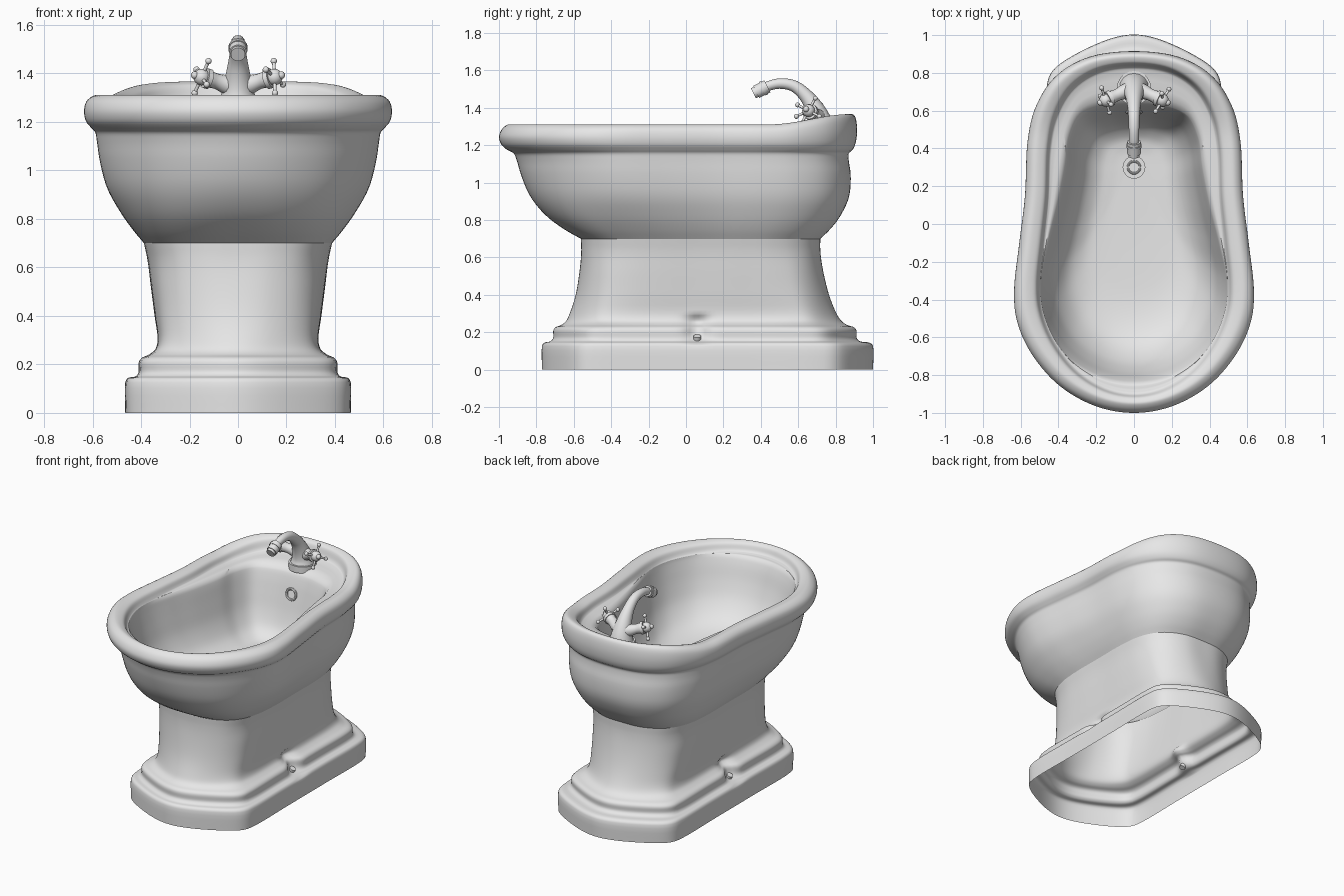
import bpy, bmesh, math
from mathutils import Vector

cube = bpy.data.objects.get("Cube")
if cube:
    bpy.data.objects.remove(cube, do_unlink=True)

ceramic = bpy.data.materials.new("light_grey_ceramic")
ceramic.use_nodes = True
ceramic.diffuse_color = (0.8, 0.8, 0.8, 1)
ceramic.node_tree.nodes["Principled BSDF"].inputs["Base Color"].default_value = (0.8, 0.8, 0.8, 1)


def finish(obj, name, angle=40):
    """Name, colour and smooth one part."""
    obj.name = name
    obj.data.materials.clear()
    obj.data.materials.append(ceramic)
    bpy.ops.object.select_all(action='DESELECT')
    obj.select_set(True)
    bpy.context.view_layer.objects.active = obj
    bpy.ops.object.shade_smooth_by_angle(angle=math.radians(angle))
    return obj


def spline(points, steps, before=None, after=None):
    """Centripetal curve through points of any dimension."""
    p = [Vector(q) for q in points]
    p = [Vector(before) if before else 2 * p[0] - p[1]] + p
    p.append(Vector(after) if after else 2 * p[-1] - p[-2])
    out = []
    for a, b, c, d in zip(p, p[1:], p[2:], p[3:]):
        t = [0]
        for u, v in ((a, b), (b, c), (c, d)):
            t.append(t[-1] + math.sqrt((v - u).length))

        def mix(u, v, i, j, x):
            return u * ((t[j] - x) / (t[j] - t[i])) + v * ((x - t[i]) / (t[j] - t[i]))

        for k in range(steps):
            x = t[1] + (t[2] - t[1]) * k / steps
            ab, bc, cd = mix(a, b, 0, 1, x), mix(b, c, 1, 2, x), mix(c, d, 2, 3, x)
            out.append(mix(mix(ab, bc, 0, 2, x), mix(bc, cd, 1, 3, x), 1, 2, x))
    return out + [p[-2]]


HALF = 80


def outline(points):
    """Half outline, front to back, as (width 0..1, depth 0..1), evenly spaced."""
    mirror = lambda q: (-q[0], q[1])
    path = spline(points, 12, mirror(points[1]), mirror(points[-2]))
    dist = [0]
    for a, b in zip(path, path[1:]):
        dist.append(dist[-1] + (b - a).length)
    wide, front, back = max(q.x for q in path), path[0].y, path[-1].y
    res, k = [], 0
    for i in range(HALF + 1):
        s = dist[-1] * i / HALF
        while k < len(path) - 2 and dist[k + 1] < s:
            k += 1
        q = path[k].lerp(path[k + 1], (s - dist[k]) / (dist[k + 1] - dist[k]))
        res.append(Vector((q.x / wide, (q.y - front) / (back - front))))
    return res


# Plan outlines: plinth, neck, rim, basin opening
SHAPES = [outline(s) for s in (
    [(0, -.77), (.15, -.74), (.4, -.61), (.45, -.55), (.465, -.47), (.465, -.1), (.465, .33),
     (.465, .7), (.45, .78), (.4, .84), (.15, .97), (0, 1)],
    [(0, -.56), (.14, -.55), (.26, -.5), (.33, -.42), (.37, -.3), (.385, -.15), (.385, .08),
     (.385, .31), (.37, .46), (.33, .57), (.26, .65), (.14, .705), (0, .715)],
    [(0, -1), (.2, -.965), (.4, -.85), (.55, -.67), (.62, -.5), (.632, -.35), (.605, -.1),
     (.575, .15), (.56, .45), (.52, .62), (.42, .78), (.25, .885), (0, .92)],
    [(0, -.83), (.2, -.79), (.38, -.66), (.475, -.47), (.49, -.3), (.45, -.1), (.4, .1),
     (.36, .3), (.34, .45), (.28, .57), (.15, .62), (0, .63)])]


def ring(level):
    shape, wide, front, back, z = level
    shape = min(max(shape, 0), 3)
    i = min(int(shape), 2)
    half = []
    for a, b in zip(SHAPES[i], SHAPES[i + 1]):
        q = a.lerp(b, shape - i)
        x, y = q.x * wide, front + q.y * (back - front)
        # The rim lifts gently towards the back
        r = min(max((y - .45) / .43, 0), 1)
        lift = .055 * r * r * (3 - 2 * r) * min(max((z - 1.18) / .12, 0), 1)
        # Fixing recess in the plinth moulding on both sides
        if .13 < z < .3 and x > .3:
            x -= .055 * math.exp(-((y - .06) / .055) ** 2) * math.sin((z - .13) / .17 * math.pi)
        half.append(Vector((x, y, z + lift)))
    return half + [Vector((-q.x, q.y, q.z)) for q in half[-2:0:-1]]


def loft(name, levels, steps, cap=False):
    bm = bmesh.new()
    rows = [[bm.verts.new(p) for p in ring(lv)] for lv in spline(levels, steps)]
    for lo, hi in zip(rows, rows[1:]):
        for j in range(len(lo)):
            k = (j + 1) % len(lo)
            bm.faces.new((lo[j], lo[k], hi[k], hi[j]))
    if cap:
        bm.faces.new(rows[-1])
    mesh = bpy.data.meshes.new(name)
    bm.to_mesh(mesh)
    bm.free()
    obj = bpy.data.objects.new(name, mesh)
    bpy.context.collection.objects.link(obj)
    return finish(obj, name)


# Levels: outline, half width, front y, back y, height
loft("pedestal", [
    (0, .465, -.77, 1, 0), (0, .465, -.77, 1, .125), (0, .455, -.76, .985, .143),
    (0, .42, -.725, .93, .152), (0, .41, -.71, .912, .17), (0, .41, -.71, .912, .205),
    (.05, .4, -.7, .9, .225), (.15, .37, -.665, .86, .24), (.25, .343, -.64, .83, .262),
    (.35, .333, -.622, .805, .3), (.6, .345, -.59, .765, .4), (.8, .36, -.57, .735, .52),
    (1, .375, -.56, .718, .64), (1, .388, -.562, .718, .7)], 4)

outside = [
    (1, .388, -.562, .718, .7), (1.2, .43, -.65, .77, .75), (1.5, .487, -.755, .83, .83),
    (1.8, .545, -.84, .875, .94), (1.95, .572, -.885, .88, 1.05), (2, .582, -.905, .87, 1.12),
    (2, .588, -.92, .87, 1.155), (2, .605, -.955, .89, 1.175), (2, .628, -.988, .908, 1.205),
    (2, .635, -1, .915, 1.245), (2, .625, -.985, .91, 1.285), (2, .59, -.955, .893, 1.31)]
inside = [
    (2, .55, -.935, .87, 1.308), (2, .52, -.918, .85, 1.295), (2, .505, -.905, .835, 1.265),
    (2.2, .497, -.88, .8, 1.25), (2.95, .49, -.835, .64, 1.225), (3, .48, -.815, .618, 1.18),
    (3, .455, -.78, .59, 1.08), (3, .42, -.725, .56, .97), (3, .355, -.63, .52, .87),
    (3, .27, -.48, .465, .815), (3, .16, -.18, .4, .795), (3, .04, .25, .34, .79)]
loft("bowl", outside + inside, 4, cap=True)


def tube(name, stations):
    """Round tube through (x, y, z, radius) stations."""
    pts = spline(stations, 5)
    cu = bpy.data.curves.new(name, 'CURVE')
    cu.dimensions, cu.bevel_depth, cu.bevel_resolution, cu.use_fill_caps = '3D', 1, 6, True
    sp = cu.splines.new('POLY')
    sp.points.add(len(pts) - 1)
    for cp, q in zip(sp.points, pts):
        cp.co, cp.radius = (q[0], q[1], q[2], 1), q[3]
    obj = bpy.data.objects.new(name, cu)
    bpy.context.collection.objects.link(obj)
    bpy.ops.object.select_all(action='DESELECT')
    obj.select_set(True)
    bpy.context.view_layer.objects.active = obj
    bpy.ops.object.convert(target='MESH')
    return finish(bpy.context.object, name)


def ball(name, pos, radius):
    bpy.ops.mesh.primitive_uv_sphere_add(segments=20, ring_count=12, radius=radius, location=pos)
    finish(bpy.context.object, name)


def rod(name, start, end, radius):
    start, end = Vector(start), Vector(end)
    bpy.ops.mesh.primitive_cylinder_add(vertices=24, radius=radius, depth=(end - start).length,
                                        location=(start + end) / 2)
    bpy.context.object.rotation_euler = (end - start).to_track_quat('Z', 'Y').to_euler()
    finish(bpy.context.object, name)


def hoop(name, pos, radius, thick, tilt=0):
    bpy.ops.mesh.primitive_torus_add(major_radius=radius, minor_radius=thick, major_segments=32,
                                     minor_segments=8, location=pos, rotation=(tilt, 0, 0))
    finish(bpy.context.object, name)


# Tap: flange, curved spout and collared nozzle
rod("tap_flange", (0, .72, 1.24), (0, .72, 1.285), .09)
tube("tap_spout", [(0, .72, 1.26, .085), (0, .715, 1.32, .068), (0, .69, 1.39, .052),
                   (0, .645, 1.46, .038), (0, .58, 1.515, .031), (0, .51, 1.53, .028),
                   (0, .45, 1.52, .026), (0, .41, 1.502, .026)])
rod("spout_nozzle", (0, .435, 1.515), (0, .375, 1.485), .036)
rod("spout_collar", (0, .42, 1.508), (0, .407, 1.501), .04)
rod("spout_tip", (0, .378, 1.487), (0, .36, 1.478), .03)

# Cross handles on both sides
for side, s in (("left", 1), ("right", -1)):
    axis = Vector((s * .88, -.4, .25)).normalized()
    hub = Vector((s * .15, .655, 1.385))
    tube(side + "_tap_arm", [(0, .71, 1.345, .05), (s * .05, .7, 1.355, .04),
                             (s * .09, .683, 1.368, .032), (s * .12, .67, 1.377, .036)])
    rod(side + "_handle_collar", hub - axis * .035, hub - axis * .015, .042)
    ball(side + "_handle_hub", hub, .034)
    ball(side + "_handle_button", hub + axis * .032, .016)
    across = axis.cross(Vector((0, 0, 1))).normalized()
    up = across.cross(axis)
    for k in range(4):
        a = math.radians(25 + 90 * k)
        tip = hub + (across * math.cos(a) + up * math.sin(a)) * .075
        rod(side + "_handle_spoke", hub, tip, .007)
        ball(side + "_handle_knob", tip, .013)
    # Fixing screw in the plinth recess
    rod(side + "_fixing_screw", (s * .37, .06, .15), (s * .385, .06, .18), .02)

# Drain and overflow fittings
rod("drain_plate", (0, .3, .785), (0, .3, .8), .06)
hoop("drain_ring", (0, .3, .8), .032, .006)
hoop("overflow_ring", (0, .592, 1.1), .036, .009, math.radians(80))
